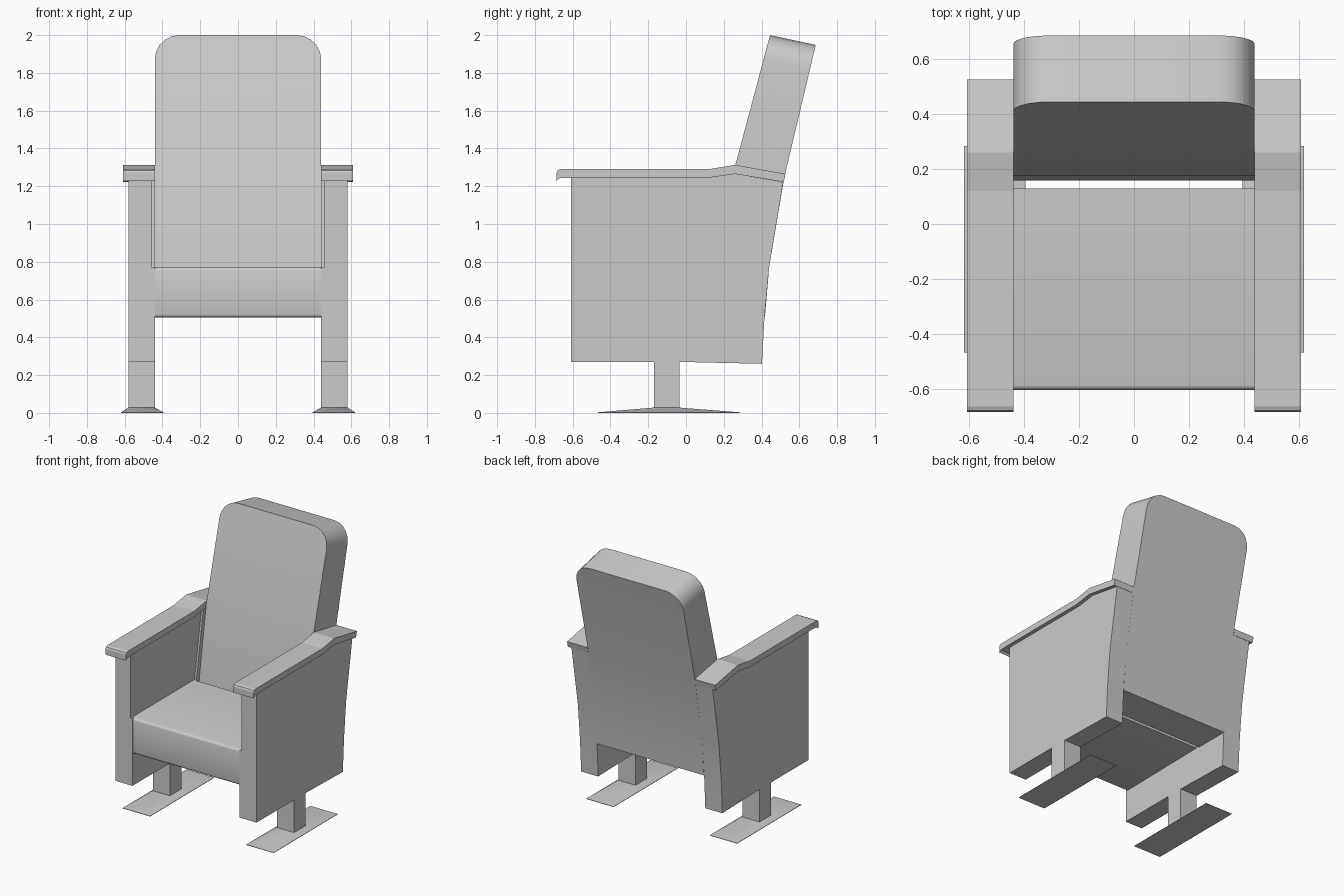
import bpy, bmesh, math

if "Cube" in bpy.data.objects:
    bpy.data.objects.remove(bpy.data.objects["Cube"])


def finish(bm, name, angle=35):
    bmesh.ops.recalc_face_normals(bm, faces=bm.faces)
    mesh = bpy.data.meshes.new(name)
    bm.to_mesh(mesh)
    bm.free()
    ob = bpy.data.objects.new(name, mesh)
    bpy.context.collection.objects.link(ob)
    bpy.context.view_layer.objects.active = ob
    ob.select_set(True)
    bpy.ops.object.shade_smooth_by_angle(angle=math.radians(angle))
    ob.select_set(False)
    return ob


def extrude_profile(x0, x1, profile):
    """Solid from a (y, z) side profile swept from x0 to x1."""
    bm = bmesh.new()
    face = bm.faces.new([bm.verts.new((x0, y, z)) for y, z in profile])
    new = bmesh.ops.extrude_face_region(bm, geom=[face])["geom"]
    verts = [g for g in new if isinstance(g, bmesh.types.BMVert)]
    bmesh.ops.translate(bm, verts=verts, vec=(x1 - x0, 0, 0))
    return bm


def bevel(bm, test, offset, segments):
    edges = [e for e in bm.edges if test(*[v.co for v in e.verts])]
    bmesh.ops.bevel(bm, geom=edges, offset=offset, segments=segments,
                    profile=0.5, affect='EDGES')


# Seat cushion with rounded front edges
bm = extrude_profile(-0.44, 0.44, [(-0.605, 0.505), (0.13, 0.515), (0.13, 0.77), (-0.605, 0.77)])
bevel(bm, lambda a, b: a.y < -0.6 and b.y < -0.6 and abs(a.x - b.x) > 0.5, 0.018, 3)
finish(bm, "seat")

# Backrest: bent slab with rounded top corners
back = [(0.158, 0.51), (0.175, 0.77), (0.258, 1.30), (0.445, 2.0),
        (0.687, 1.948), (0.52, 1.245), (0.44, 0.77), (0.418, 0.51)]
bm = extrude_profile(-0.44, 0.44, back)
bevel(bm, lambda a, b: a.z > 1.9 and b.z > 1.9 and abs(a.x - b.x) < 0.1, 0.13, 5)
finish(bm, "backrest", 32)

panel = [(-0.61, 0.27), (-0.035, 0.27), (0.402, 0.26), (0.415, 0.50), (0.44, 0.77),
         (0.515, 1.222), (0.26, 1.265), (0.12, 1.246), (-0.61, 1.246)]
# Inner lining: thicker below the seat top and beside the backrest
lining = panel[:6] + [(0.22, 1.255), (0.14, 0.77), (-0.61, 0.77)]
armrest = [(-0.685, 1.228), (-0.672, 1.242), (-0.61, 1.245), (0.12, 1.245), (0.26, 1.265),
           (0.517, 1.222), (0.527, 1.265), (0.26, 1.313), (0.12, 1.29),
           (-0.665, 1.29), (-0.68, 1.284), (-0.685, 1.272)]
post = [(-0.17, 0.025), (-0.035, 0.025), (-0.035, 0.28), (-0.17, 0.28)]

for side, s in (("left", -1), ("right", 1)):
    finish(extrude_profile(s * 0.455, s * 0.58, panel), side + "_side_panel", 15)
    finish(extrude_profile(s * 0.44, s * 0.455, lining), side + "_panel_lining", 15)
    finish(extrude_profile(s * 0.44, s * 0.608, armrest), side + "_armrest", 8)
    finish(extrude_profile(s * 0.44, s * 0.58, post), side + "_leg")

    # Low tapered floor plate
    bm = bmesh.new()
    rings = []
    for x0, x1, y0, y1, z in ((0.395, 0.62, -0.468, 0.285, 0.0),
                              (0.395, 0.62, -0.468, 0.285, 0.003),
                              (0.44, 0.58, -0.17, -0.035, 0.028)):
        rings.append([bm.verts.new((s * x, y, z))
                      for x, y in ((x0, y0), (x1, y0), (x1, y1), (x0, y1))])
    for lo, hi in zip(rings, rings[1:]):
        for i in range(4):
            j = (i + 1) % 4
            bm.faces.new((lo[i], lo[j], hi[j], hi[i]))
    bm.faces.new(rings[0])
    bm.faces.new(rings[-1])
    finish(bm, side + "_foot_plate")
